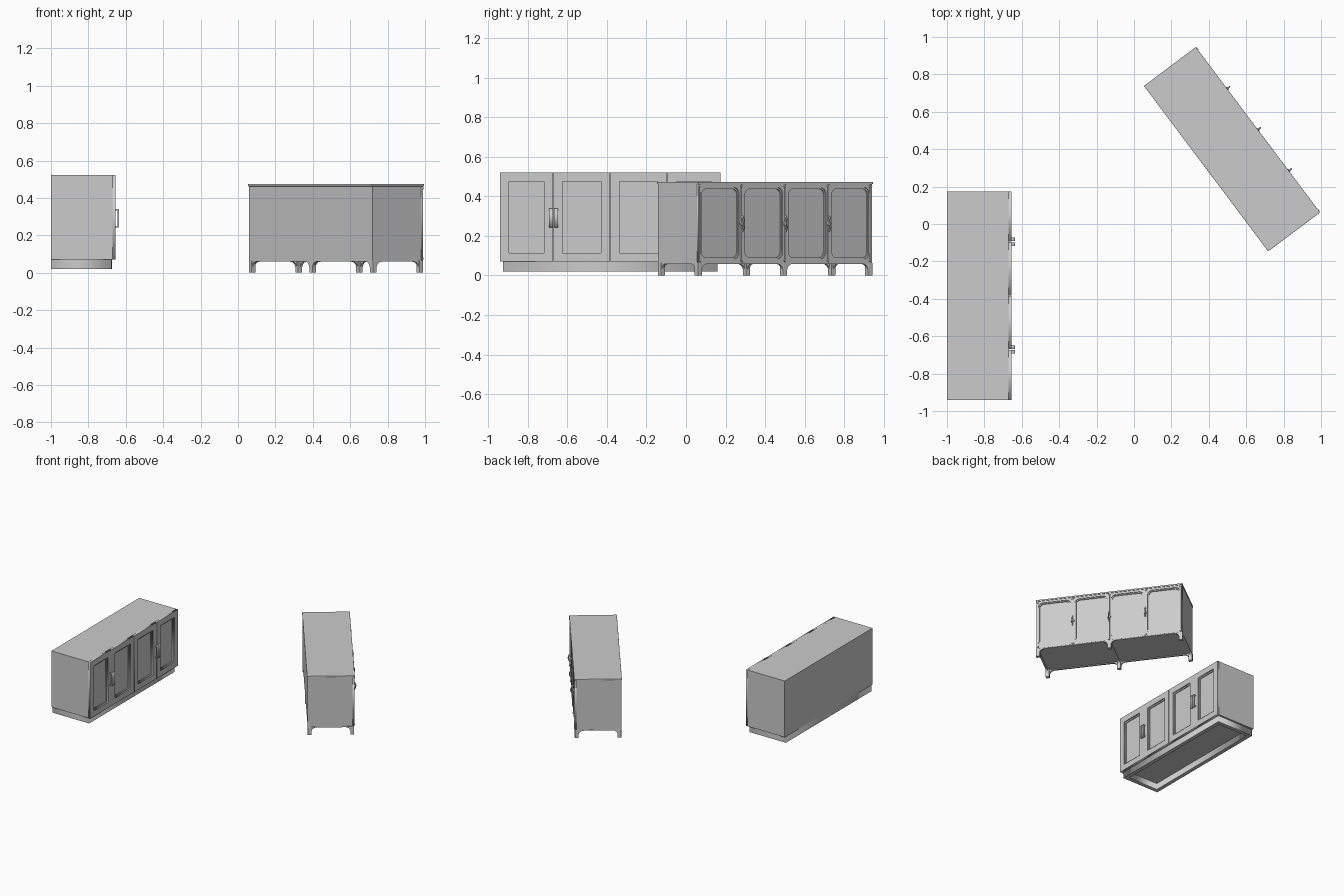
import bpy, bmesh, math
from mathutils import Matrix, Vector

if "Cube" in bpy.data.objects:
    bpy.data.objects.remove(bpy.data.objects["Cube"])

T, R = Matrix.Translation, Matrix.Rotation
# local frames: x along the cabinet, front faces local -y
PLAIN = T((-0.8275, -0.383, 0)) @ R(math.radians(90), 4, 'Z')
FOOTED = T((0.524, 0.400, 0)) @ R(math.radians(126.9), 4, 'Z')
UPRIGHT = R(math.pi / 2, 4, 'X')


def link(name, data, matrix):
    ob = bpy.data.objects.new(name, data)
    bpy.context.collection.objects.link(ob)
    ob.matrix_world = matrix
    return ob


def box(name, frame, x0, x1, y0, y1, z0, z1, bevel=0.0):
    bm = bmesh.new()
    bmesh.ops.create_cube(bm, size=1)
    for v in bm.verts:
        v.co = Vector(((x0 + x1) / 2 + v.co.x * (x1 - x0),
                       (y0 + y1) / 2 + v.co.y * (y1 - y0),
                       (z0 + z1) / 2 + v.co.z * (z1 - z0)))
    me = bpy.data.meshes.new(name)
    bm.to_mesh(me)
    bm.free()
    ob = link(name, me, frame)
    if bevel:
        m = ob.modifiers.new("bevel", 'BEVEL')
        m.width, m.segments = bevel, 2
    return ob


def to_mesh(ob):
    bpy.ops.object.select_all(action='DESELECT')
    ob.select_set(True)
    bpy.context.view_layer.objects.active = ob
    bpy.ops.object.convert(target='MESH')
    return bpy.context.object


def plate(name, matrix, loops, thick):
    """Flat outline with holes, thickened evenly about its plane."""
    cu = bpy.data.curves.new(name, 'CURVE')
    cu.dimensions, cu.fill_mode, cu.extrude = '2D', 'BOTH', thick / 2
    for pts in loops:
        s = cu.splines.new('POLY')
        s.points.add(len(pts) - 1)
        for p, (x, y) in zip(s.points, pts):
            p.co = (x, y, 0, 1)
        s.use_cyclic_u = True
    return to_mesh(link(name, cu, matrix))


def rect(x0, x1, y0, y1, r=0.0, n=6):
    if not r:
        return [(x0, y0), (x1, y0), (x1, y1), (x0, y1)]
    pts = []
    for k, (cx, cy) in enumerate([(x1 - r, y1 - r), (x0 + r, y1 - r),
                                  (x0 + r, y0 + r), (x1 - r, y0 + r)]):
        for i in range(n + 1):
            a = (k + i / n) * math.pi / 2
            pts.append((cx + r * math.cos(a), cy + r * math.sin(a)))
    return pts


def tube(name, frame, pts, radius):
    cu = bpy.data.curves.new(name, 'CURVE')
    cu.dimensions, cu.bevel_depth, cu.bevel_resolution = '3D', radius, 2
    cu.use_fill_caps = True
    s = cu.splines.new('POLY')
    s.points.add(len(pts) - 1)
    for p, c in zip(s.points, pts):
        p.co = (*c, 1)
    return to_mesh(link(name, cu, frame))


def disc(name, frame, x, y, z, radius, depth):
    bm = bmesh.new()
    bmesh.ops.create_cone(bm, cap_ends=True, segments=16, radius1=radius,
                          radius2=radius * 0.75, depth=depth)
    me = bpy.data.meshes.new(name)
    bm.to_mesh(me)
    bm.free()
    return link(name, me, frame @ T((x, y, z)) @ UPRIGHT)


# ---- plain cabinet: body, hollow plinth, four panelled doors ----
box("plain_body", PLAIN, -0.5575, 0.5575, -0.157, 0.1725, 0.07, 0.522)
plate("plain_plinth", PLAIN @ T((0, 0, 0.046)),
      [rect(-0.543, 0.543, -0.1525, 0.1725), rect(-0.513, 0.513, -0.1225, 0.1425)], 0.052)
seams = [-0.5575, -0.288, 0, 0.288, 0.5575]
for i, (a, b) in enumerate(zip(seams, seams[1:])):
    a, b = a + 0.0015 * (i > 0), b - 0.0015 * (i < 3)
    at = PLAIN @ T((0, -0.1648, 0)) @ UPRIGHT
    plate(f"plain_door_frame_{i}", at, [rect(a, b, 0.07, 0.522),
          rect(a + 0.045, b - 0.045, 0.115, 0.475)], 0.0155)
    # stepped moulding inside each door frame
    plate(f"plain_door_moulding_{i}", PLAIN @ T((0, -0.16, 0)) @ UPRIGHT,
          [rect(a + 0.045, b - 0.045, 0.115, 0.475),
           rect(a + 0.055, b - 0.055, 0.125, 0.465)], 0.008)
# paired square pulls
for x in (-0.288, 0.288):
    for s in (-1, 1):
        c = x + s * 0.0125
        plate("plain_pull", PLAIN @ T((c, -0.1725, 0)) @ R(math.pi / 2, 4, 'Z') @ UPRIGHT,
              [[(0, 0.243), (-0.018, 0.243), (-0.018, 0.34), (0, 0.34),
                (0, 0.332), (-0.011, 0.332), (-0.011, 0.251), (0, 0.251)]], 0.019)

# ---- footed cabinet: body and top ----
L, D, LEG = 0.553, 0.1735, 0.028
box("footed_body", FOOTED, -L + 0.004, L - 0.004, -D + 0.016, D - 0.004, 0.064, 0.464)
box("footed_top", FOOTED, -L, L, -D, D, 0.462, 0.474, 0.002)

# front face frame with four rounded openings
bays = [-L + 0.004 + i * (L - 0.004) / 2 for i in range(5)]
holes = [rect(a + 0.016, b - 0.016, 0.083, 0.446, 0.035) for a, b in zip(bays, bays[1:])]
plate("footed_face_frame", FOOTED @ T((0, -D + 0.0105, 0)) @ UPRIGHT,
      [rect(bays[0], bays[4], 0.064, 0.463)] + holes, 0.013)
for i, (a, b) in enumerate(zip(bays, bays[1:])):
    plate(f"footed_door_bead_{i}", FOOTED @ T((0, -D + 0.014, 0)) @ UPRIGHT,
          [rect(a + 0.0165, b - 0.0165, 0.0835, 0.4455, 0.035),
           rect(a + 0.024, b - 0.024, 0.091, 0.438, 0.03)], 0.01)
# raised strips and studs where the frame members meet
for x in bays:
    xc = max(-L + 0.013, min(L - 0.013, x))
    box("footed_post_strip", FOOTED, xc - 0.005, xc + 0.005, -D, -D + 0.006, 0.075, 0.455)
    for z in (0.076, 0.452):
        disc("footed_stud", FOOTED, xc, -D + 0.001, z, 0.009, 0.006)

# legs: three in front, three behind
leg_x = [-L + LEG / 2, 0, L - LEG / 2]
leg_y = [-D + 0.004 + LEG / 2, D - 0.004 - LEG / 2]
for x in leg_x:
    for y in leg_y:
        box("footed_leg", FOOTED, x - LEG / 2, x + LEG / 2, y - LEG / 2, y + LEG / 2,
            0, 0.066, 0.003)


def arch(a, b, zt=0.059, r=0.036, n=8):
    """Apron outline with quarter-round brackets at both ends."""
    q = [(r * math.cos(i / n * math.pi / 2), r * math.sin(i / n * math.pi / 2))
         for i in range(n + 1)]
    return ([(a, 0.066)] + [(a + r - c, zt - r + s) for c, s in q]
            + [(b - r + c, zt - r + s) for c, s in reversed(q)] + [(b, 0.066)])


# arched aprons along the long sides, then across the ends and middle
for y in (-D + 0.012, D - 0.012):
    for x0, x1 in zip(leg_x, leg_x[1:]):
        plate("footed_long_apron", FOOTED @ T((0, y, 0)) @ UPRIGHT,
              [arch(x0 + LEG / 2 - 0.001, x1 - LEG / 2 + 0.001)], 0.014)
for x in (-L + 0.010, 0, L - 0.010):
    plate("footed_cross_apron", FOOTED @ T((x, 0, 0)) @ R(math.pi / 2, 4, 'Z') @ UPRIGHT,
          [arch(leg_y[0] + LEG / 2 - 0.001, leg_y[1] - LEG / 2 + 0.001)], 0.014)

# bowed handles on the door seams
for x in bays[1:4]:
    disc("footed_handle_plate", FOOTED, x, -D, 0.262, 0.013, 0.006)
    path = [(x, -D + 0.002 - 0.018 * math.sin(t / 10 * math.pi), 0.222 + 0.008 * t)
            for t in range(11)]
    tube("footed_handle", FOOTED, path, 0.0045)
